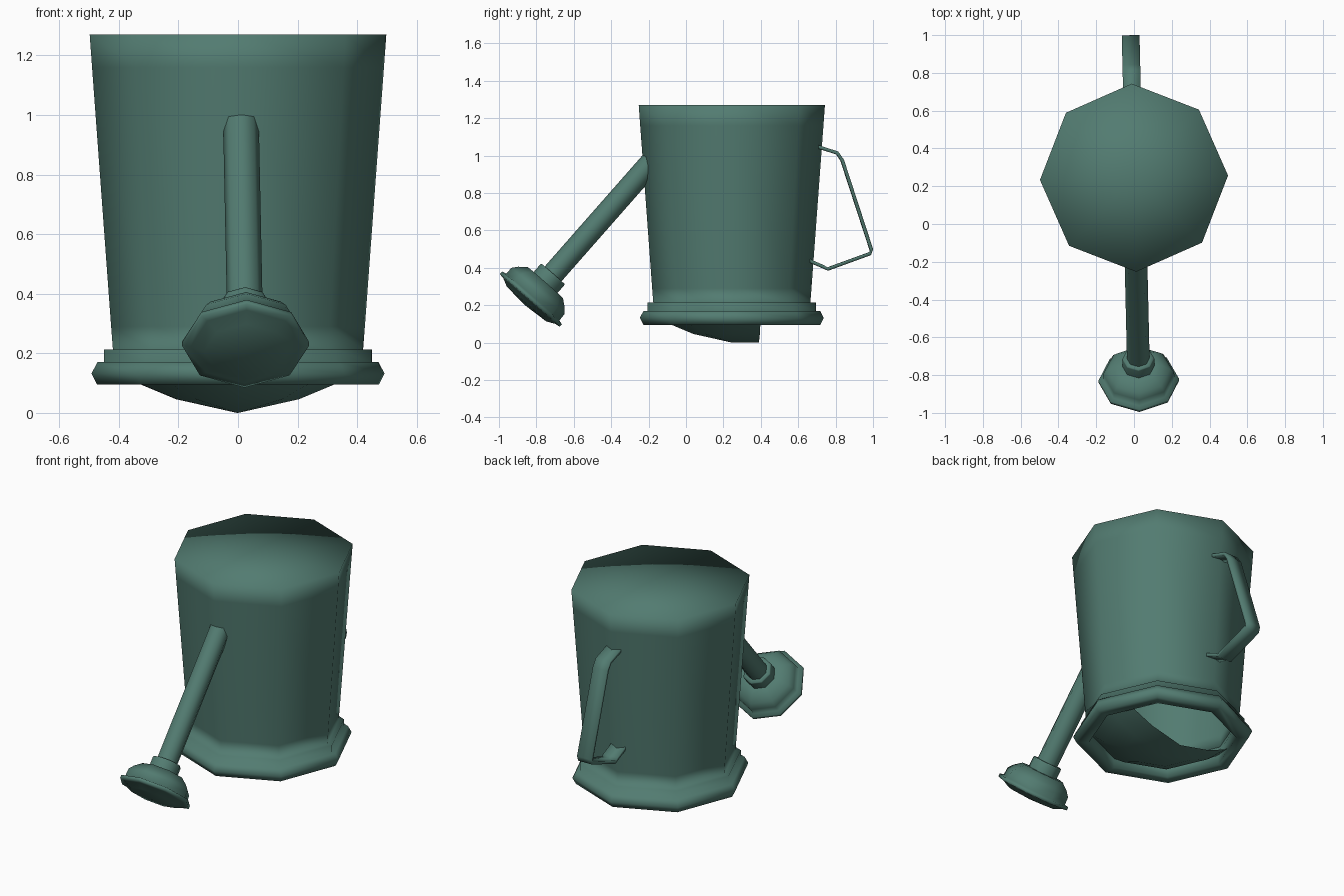
import bpy, bmesh, math
from mathutils import Matrix, Vector

if "Cube" in bpy.data.objects:
    bpy.data.objects.remove(bpy.data.objects["Cube"])

SIDES = 8
# everything is turned slightly about the can's own axis
PLACE = Matrix.Translation((0, 0.245, 0)) @ Matrix.Rotation(math.radians(1.35), 4, 'Z')

green = bpy.data.materials.new("dull_green_metal")
green.diffuse_color = (0.085, 0.2, 0.165, 1)
green.use_nodes = True
green.node_tree.nodes["Principled BSDF"].inputs["Base Color"].default_value = green.diffuse_color


def finish(name, bm, matrix, recalc=True):
    """Place the part and shade it fully smooth, as the soft original is."""
    bmesh.ops.remove_doubles(bm, verts=bm.verts, dist=0.0005)
    if recalc:
        bmesh.ops.recalc_face_normals(bm, faces=bm.faces)
    bm.transform(PLACE @ matrix)
    for f in bm.faces:
        f.smooth = True
    mesh = bpy.data.meshes.new(name)
    bm.to_mesh(mesh)
    bm.free()
    mesh.materials.append(green)
    ob = bpy.data.objects.new(name, mesh)
    bpy.context.collection.objects.link(ob)
    return ob


def bridge(bm, rows, closed):
    """Join rows of points with quads, dropping collapsed ones."""
    grid = [[bm.verts.new(p) for p in row] for row in rows]
    n = len(rows[0])
    for a, b in zip(grid, grid[1:]):
        for i in range(n if closed else n - 1):
            j = (i + 1) % n
            quad = []
            for v in (a[i], a[j], b[j], b[i]):
                if all((v.co - q.co).length > 1e-5 for q in quad):
                    quad.append(v)
            if len(quad) > 2:
                bm.faces.new(quad)


def lathe(name, profile, matrix=Matrix()):
    """Eight-sided turned shape from (radius, height) points."""
    bm = bmesh.new()
    bridge(bm, [[(r * math.cos(k * math.tau / SIDES), r * math.sin(k * math.tau / SIDES), z)
                 for k in range(SIDES)] for r, z in profile], True)
    return finish(name, bm, matrix)


# tapered body with flat closed top, and stepped trim round the open lower end
lathe("can_body", [(0, 1.27), (0.498, 1.27), (0.49, 1.16), (0.426, 0.29), (0.42, 0.213),
                   (0.45, 0.213), (0.45, 0.17), (0.472, 0.17), (0.492, 0.132),
                   (0.473, 0.095), (0.405, 0.095), (0.405, 0.17), (0.418, 0.21)])

# half-dome hood over the front of the mouth, carried straight back
BACK = 0.145
rows = []
for r, z in [(0, 0), (0.205, 0.046), (0.325, 0.096), (0.4, 0.15)]:
    arc = [(r * math.cos(k * math.pi / 4), -r * math.sin(k * math.pi / 4), z) for k in range(5)]
    rows.append([(r, BACK, z)] + arc + [(-r, BACK, z)])
bm = bmesh.new()
bridge(bm, rows, False)
for f in bm.faces:
    f.normal_update()
    if f.normal.z > 0:
        f.normal_flip()
finish("mouth_hood", bm, Matrix(), recalc=False)

# spout and rose share one sloping axis
direction = Vector((0, -0.66, -0.75))
axis = (Matrix.Translation((0, -0.465, 0.925))
        @ direction.to_track_quat('Z', 'Y').to_matrix().to_4x4())
lathe("spout", [(0.06, -0.09), (0.06, 0.76)], axis)
lathe("spout_collar", [(0.055, 0.743), (0.083, 0.743), (0.085, 0.75), (0.085, 0.815)], axis)
lathe("spout_rose", [(0.08, 0.805), (0.125, 0.805), (0.165, 0.837), (0.188, 0.865),
                     (0.19, 0.908), (0.213, 0.914), (0.213, 0.932), (0.185, 0.936),
                     (0.14, 0.958), (0, 0.968)], axis)

# flat strap handle swept along a side profile
path = [(0.68, 1.055), (0.72, 1.042), (0.808, 1.014), (0.835, 0.975), (0.991, 0.497),
        (0.985, 0.476), (0.757, 0.393), (0.735, 0.405), (0.672, 0.432), (0.64, 0.45)]
pts = [Vector((y - 0.245, z)) for y, z in path]
W, T = 0.047, 0.009
rows = []
for i, p in enumerate(pts):
    t = (pts[min(i + 1, len(pts) - 1)] - pts[max(i - 1, 0)]).normalized()
    n = Vector((-t.y, t.x)) * T
    rows.append([(sx * W, p.x + s * n.x, p.y + s * n.y)
                 for sx, s in ((-1, -1), (1, -1), (1, 1), (-1, 1))])
bm = bmesh.new()
bridge(bm, rows, True)
finish("handle", bm, Matrix())
